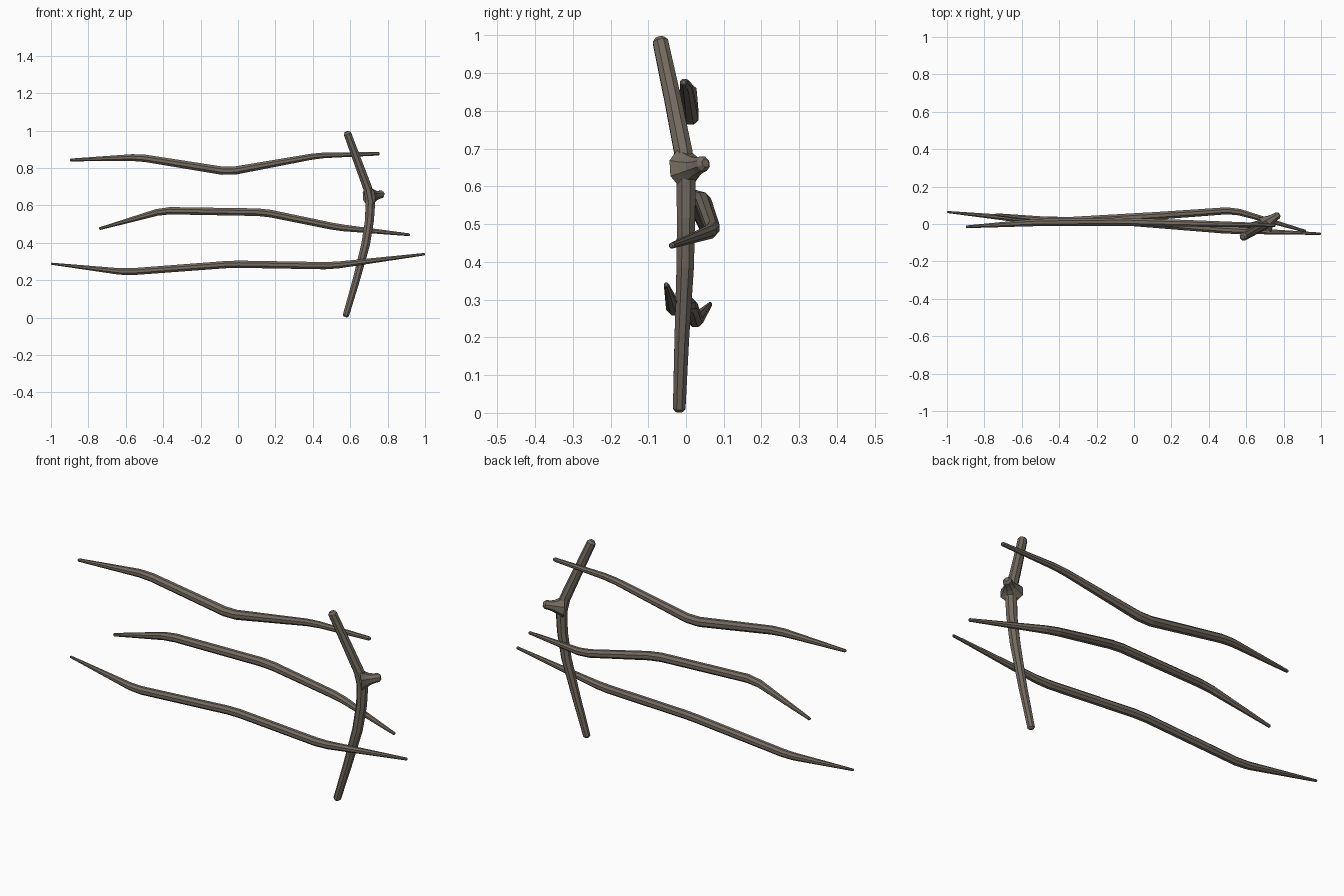
import bpy, bmesh, math
from mathutils import Vector

if "Cube" in bpy.data.objects:
    bpy.data.objects.remove(bpy.data.objects["Cube"])

wood = bpy.data.materials.new("weathered wood")
wood.diffuse_color = (0.175, 0.148, 0.118, 1)
wood.use_nodes = True
wood.node_tree.nodes["Principled BSDF"].inputs["Base Color"].default_value = wood.diffuse_color


def soften(points, d=0.035):
    """Split every inner bend into two rings so it reads as a bevelled bend."""
    pts = [(Vector(p[:3]), p[3]) for p in points]
    out = [pts[0]]
    for i in range(1, len(pts) - 1):
        (p, r) = pts[i]
        for q, rq in (pts[i - 1], pts[i + 1]):
            t = min(0.3, d / (q - p).length)
            out.append((p.lerp(q, t), r + (rq - r) * t))
    out.append(pts[-1])
    return out


def round_ends(rings, start=True, end=True):
    """Add a smaller chamfer ring past each chosen end."""
    def cap(a, b):
        (p, r), (q, _) = a, b
        return (p + (p - q).normalized() * r * 0.5, r * 0.55)
    first, last = cap(rings[0], rings[1]), cap(rings[-1], rings[-2])
    return ([first] if start else []) + rings + ([last] if end else [])


def add_tube(bm, rings, up, sides=8):
    """Loft a faceted tube through (centre, radius) rings."""
    loops = []
    n = len(rings)
    for i, (p, r) in enumerate(rings):
        t = (rings[min(i + 1, n - 1)][0] - rings[max(i - 1, 0)][0]).normalized()
        u = (up - t * up.dot(t)).normalized()
        v = t.cross(u)
        loops.append([bm.verts.new(p + r * (math.cos(a) * u + math.sin(a) * v))
                      for a in (2 * math.pi * (k + 0.5) / sides for k in range(sides))])
    for a, b in zip(loops, loops[1:]):
        for k in range(sides):
            j = (k + 1) % sides
            bm.faces.new((a[k], a[j], b[j], b[k]))
    bm.faces.new(loops[0][::-1])
    bm.faces.new(loops[-1])


def make(name, tubes, up):
    bm = bmesh.new()
    for rings in tubes:
        add_tube(bm, rings, Vector(up))
    bmesh.ops.recalc_face_normals(bm, faces=bm.faces)
    me = bpy.data.meshes.new(name)
    bm.to_mesh(me)
    bm.free()
    me.materials.append(wood)
    ob = bpy.data.objects.new(name, me)
    bpy.context.collection.objects.link(ob)


# Three crooked rails: x, y, z, radius
rails = {
    "top_rail": [(-0.895, -0.015, 0.843, 0.008), (-0.53, 0.008, 0.857, 0.021),
                 (-0.05, 0.012, 0.78, 0.024), (0.43, 0.0, 0.867, 0.017),
                 (0.752, -0.006, 0.876, 0.010)],
    "middle_rail": [(-0.738, 0.05, 0.476, 0.008), (-0.40, 0.015, 0.572, 0.021),
                    (0.14, 0.045, 0.563, 0.022), (0.53, 0.073, 0.483, 0.020),
                    (0.915, -0.038, 0.443, 0.008)],
    "bottom_rail": [(-0.996, 0.064, 0.288, 0.006), (-0.60, 0.025, 0.243, 0.020),
                    (-0.03, 0.010, 0.286, 0.021), (0.50, -0.033, 0.277, 0.021),
                    (0.996, -0.052, 0.339, 0.007)],
}
for name, pts in rails.items():
    make(name, [round_ends(soften(pts))], (0, 0, 1))

# Bent post with a flared side branch stub
post = [(0.577, -0.018, 0.012, 0.018), (0.632, -0.011, 0.20, 0.021),
        (0.682, -0.002, 0.39, 0.025), (0.703, 0.0, 0.52, 0.026),
        (0.708, 0.0, 0.625, 0.028), (0.694, -0.007, 0.69, 0.026),
        (0.640, -0.036, 0.835, 0.024), (0.585, -0.068, 0.984, 0.022)]
stub = [(0.700, -0.004, 0.648, 0.054), (0.717, 0.010, 0.650, 0.040),
        (0.735, 0.023, 0.653, 0.028), (0.750, 0.034, 0.656, 0.023),
        (0.768, 0.046, 0.660, 0.021)]
as_rings = lambda pts: [(Vector(p[:3]), p[3]) for p in pts]
make("post", [round_ends(as_rings(post))], (0, 1, 0))
make("branch_stub", [round_ends(as_rings(stub), start=False)], (0, 0, 1))
